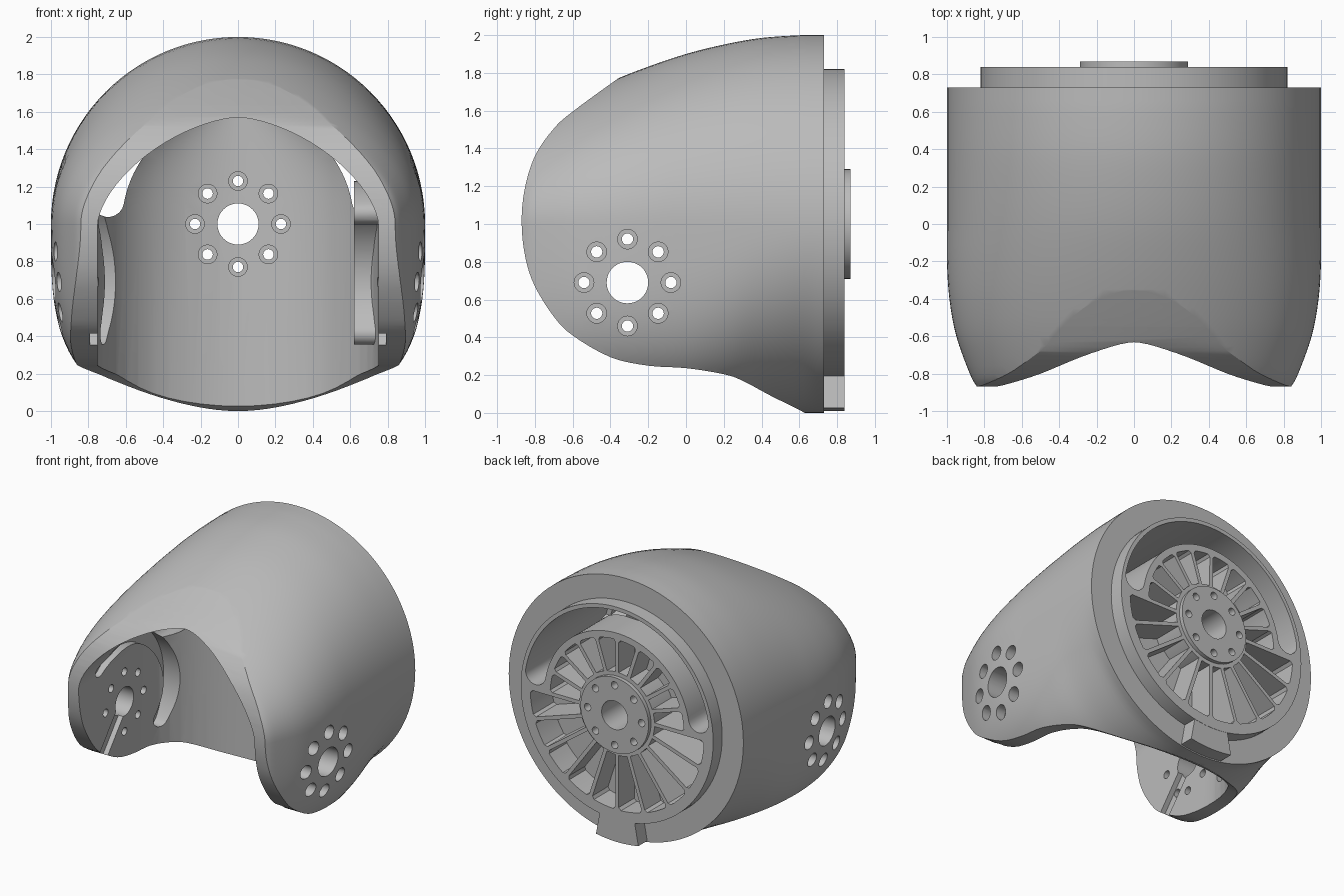
import bpy, bmesh
from math import sin, cos, pi, radians
from mathutils import Vector

if "Cube" in bpy.data.objects:
    bpy.data.objects.remove(bpy.data.objects["Cube"])

grey = bpy.data.materials.new("plain_grey")
grey.use_nodes = True
grey.diffuse_color = (0.5, 0.5, 0.5, 1)
grey.node_tree.nodes["Principled BSDF"].inputs["Base Color"].default_value = (0.5, 0.5, 0.5, 1)


def make_object(name, bm):
    bmesh.ops.recalc_face_normals(bm, faces=bm.faces)
    mesh = bpy.data.meshes.new(name)
    bm.to_mesh(mesh)
    bm.free()
    mesh.materials.append(grey)
    obj = bpy.data.objects.new(name, mesh)
    bpy.context.collection.objects.link(obj)
    return obj


def prism(bm, outline, lo, hi, axis="y"):
    """Extrude a flat outline along x or y."""
    def place(p, d):
        return Vector((p[0], d, p[1])) if axis == "y" else Vector((d, p[0], p[1]))
    face = bm.faces.new([bm.verts.new(place(p, lo)) for p in outline])
    out = bmesh.ops.extrude_face_region(bm, geom=[face])
    moved = [v for v in out["geom"] if isinstance(v, bmesh.types.BMVert)]
    bmesh.ops.translate(bm, verts=moved, vec=place((0, 0), hi - lo))


def prisms(name, outlines, lo, hi, axis="y", mirrored=False):
    bm = bmesh.new()
    for outline in outlines:
        prism(bm, outline, lo, hi, axis)
        if mirrored:
            prism(bm, outline, -hi, -lo, axis)
    return make_object(name, bm)


def loft(name, sections):
    bm = bmesh.new()
    rings = [[bm.verts.new(p) for p in s] for s in sections]
    for a, b in zip(rings, rings[1:]):
        for i in range(len(a)):
            j = (i + 1) % len(a)
            bm.faces.new((a[i], a[j], b[j], b[i]))
    bm.faces.new(rings[0])
    bm.faces.new(rings[-1])
    return make_object(name, bm)


def arc(centre, r, a0, a1, n):
    return [(centre[0] + r * cos(radians(a0 + (a1 - a0) * i / n)),
             centre[1] + r * sin(radians(a0 + (a1 - a0) * i / n))) for i in range(n + 1)]


def circle(centre, r, n=32):
    return arc(centre, r, 0, 360, n)[:-1]


def bolt_circle(centre):
    return arc(centre, 0.23, 0, 315, 7)


def crescent(centre, mid, half, a0, a1):
    """Curved slot outline with round ends."""
    first, last = arc(centre, mid, a0, a1, 1)
    return (arc(centre, mid + half, a0, a1, 60) + arc(last, half, a1, a1 + 180, 10)[1:-1]
            + arc(centre, mid - half, a1, a0, 60) + arc(first, half, a0 + 180, a0 + 360, 10)[1:-1])


def combine(target, other, operation="DIFFERENCE"):
    mod = target.modifiers.new("combine", "BOOLEAN")
    mod.operation, mod.object, mod.solver = operation, other, "EXACT"
    bpy.context.view_layer.update()
    graph = bpy.context.evaluated_depsgraph_get()
    mesh = bpy.data.meshes.new_from_object(target.evaluated_get(graph))
    target.modifiers.clear()
    target.data = mesh


def discard(*objs):
    for o in objs:
        bpy.data.objects.remove(o)


def power(v, n):
    return (abs(v) ** (2 / n)) * (1 if v >= 0 else -1)


def smooth_rows(rows, steps=4):
    """Curve through rows of numbers."""
    out = []
    for i in range(len(rows) - 1):
        p = [rows[max(0, min(len(rows) - 1, i + k))] for k in (-1, 0, 1, 2)]
        for s in range(steps):
            t = s / steps
            out.append([b + .5 * t * (c - a + t * (2*a - 5*b + 4*c - d + t * (3*(b - c) + d - a)))
                        for a, b, c, d in zip(*p)])
    return out + [rows[-1]]


# Outer shell stations: y, top, half width, lower squareness
ROWS = [(-.95, 1.36, .79, 3.3), (-.87, 1.47, .84, 3.3), (-.8, 1.56, .878, 3.3),
        (-.6, 1.667, .95, 3.3), (-.4, 1.755, .987, 3.3), (-.2, 1.833, 1, 3.3),
        (0, 1.9, 1, 3.2), (.2, 1.95, 1, 2.8), (.4, 1.985, 1, 2.3), (.62, 2, 1, 2), (.73, 2, 1, 2)]


def shell_section(row, n=112):
    y, top, w, low = row
    pts = []
    for i in range(n):
        c, s = cos(2 * pi * i / n), sin(2 * pi * i / n)
        e, h = (2, min(top, 2) - 1) if s >= 0 else (low, 1)
        pts.append((w * power(c, e), y, 1 + h * power(s, e)))
    return pts


shell = loft("joint_shell", [shell_section(r) for r in smooth_rows(ROWS)])

# Side outline that trims the lobes and the hood
PROFILE = [(.66, -.03), (.62, .005), (.45, .09), (.3, .17), (.2, .205), (0, .237), (-.2, .25),
           (-.4, .295), (-.6, .41), (-.7, .51), (-.8, .67), (-.85, .82), (-.87, 1),
           (-.855, 1.18), (-.8, 1.36), (-.7, 1.505), (-.6, 1.595), (-.36, 1.77), (-.1, 1.95)]
outline = smooth_rows(PROFILE) + [(0, 2.1), (.8, 2.1), (.8, -.1)]
trim = prisms("side_trim", [outline], -1.2, 1.2, "x")
combine(shell, trim, "INTERSECT")

# Raised rear ring
ring = prisms("rear_ring", [circle((0, 1), .82, 96)], .66, .84)
combine(shell, ring, "UNION")
discard(trim, ring)

# Front cavity: arched opening, open below, with a rounded back wall
WIDE, BEND, DEEP = .75, -.1, .68


def wall_depth(x):
    return BEND + DEEP * max(0, 1 - (x / WIDE) ** 2) ** .5


def cavity_section(y, w, h, n):
    pts = [(w * power(cos(pi * i / 40), n), y, 1 + h * power(sin(pi * i / 40), n)) for i in range(41)]
    return pts + [(-w, y, -.3), (w, y, -.3)]


stations = [(-1.1, WIDE, .57, 1.6), (-.6, WIDE, .57, 1.6), (-.35, WIDE, .61, 1.85), (BEND, WIDE, .65, 2.3)]
for k in range(1, 13):
    a = radians(k * 7.5)
    stations.append((BEND + DEEP * sin(a), max(.02, WIDE * cos(a)), .66, 2.3 + min(k, 4) * .17))
cavity = loft("cavity_cutter", [cavity_section(*s) for s in stations])

# Crescent slot above the spoked wall
slot = prisms("slot_cutter", [crescent((0, 1), .705, .085, 10, 170)], -.12, 1.1)

# Blind pockets between the spokes, following the curved wall
COUNT = 20
HALF_STEP = 180 / COUNT
bm = bmesh.new()
for k in range(COUNT):
    mid = 360 * (k + .5) / COUNT
    outer = .57 if sin(radians(mid)) > 0 else .74
    root, tip = HALF_STEP - 2.6, HALF_STEP - .85 / outer
    pocket = (arc((0, 1), .32, mid - root, mid + root, 2)
              + arc((0, 1), outer - .02, mid + tip, mid + tip, 1)[:1]
              + arc((0, 1), outer, mid + tip - 1.5, mid - tip + 1.5, 4)
              + arc((0, 1), outer - .02, mid - tip, mid - tip, 1)[:1])
    deepest = max(wall_depth(p[0]) for p in pocket)
    prism(bm, pocket, min(.68, deepest + .07), 1.0)
pockets = make_object("pocket_cutter", bm)

# Hub with its bore and bolt holes
hub = prisms("rear_hub", [circle((0, 1), .29, 64)], .74, .87)
hub_holes = prisms("hub_hole_cutter", [circle((0, 1), .11, 48)]
                   + [circle(p, .028, 20) for p in bolt_circle((0, 1))], .2, 1.2)
hub_bores = prisms("hub_bore_cutter", [circle(p, .05, 24) for p in bolt_circle((0, 1))], .2, .63)

# Pivot holes and counterbores through both side lobes
PIVOT = (-.31, .69)
side_holes = prisms("side_hole_cutter", [circle(PIVOT, .11, 48)]
                    + [circle(p, .03, 20) for p in bolt_circle(PIVOT)], -1.2, 1.2, "x")
side_bores = prisms("side_bore_cutter", [circle(p, .052, 24) for p in bolt_circle(PIVOT)],
                    .88, 1.2, "x", mirrored=True)

# Shallow curved trough around each pivot, on the inner face of the lobe
troughs = prisms("trough_cutter", [crescent(PIVOT, .48, .06, -35, 130)], .62, .795, "x", mirrored=True)

# Shallow groove from each pivot to the front edge of the lobe
along = Vector((-.22, -.27)).normalized()
across = Vector((-along.y, along.x)) * .055
start = Vector(PIVOT)
groove = [start + across, start - across, start + along * .7 - across, start + along * .7 + across]
grooves = prisms("groove_cutter", [groove], .6, .79, "x", mirrored=True)

cutters = [cavity, slot, pockets, hub_holes, hub_bores, side_holes, side_bores, troughs, grooves]
for cutter in cutters:
    cutter.hide_render = True
    combine(shell, cutter)
combine(hub, hub_holes)
discard(*cutters)

# Locating tab below the rear ring
tab = prisms("locating_tab", [arc((0, 1), .99, 259.5, 280.5, 12) + arc((0, 1), .79, 280.5, 259.5, 12)], .7, .838)

# Smooth shading with crisp edges
for obj in (shell, hub, tab):
    bpy.ops.object.select_all(action="DESELECT")
    obj.select_set(True)
    bpy.context.view_layer.objects.active = obj
    bpy.ops.object.shade_smooth_by_angle(angle=radians(30))
